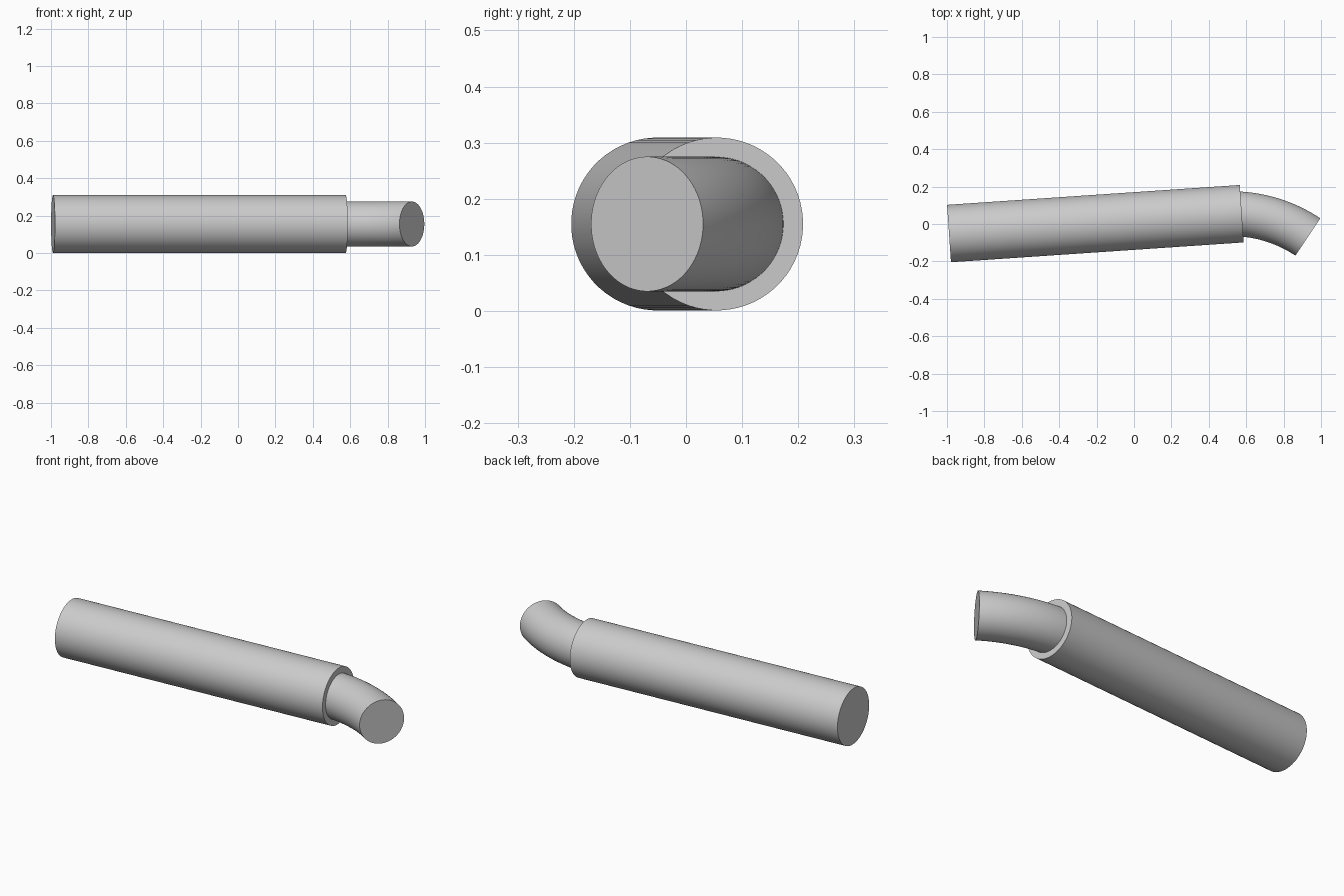
import bpy, bmesh, math
from mathutils import Vector

cube = bpy.data.objects.get("Cube")
if cube:
    bpy.data.objects.remove(cube, do_unlink=True)

SIDES = 64
AXIS_Z = 0.155

grey = bpy.data.materials.new("plain grey")
grey.use_nodes = True
colour = (0.6, 0.6, 0.6, 1)
grey.diffuse_color = colour
grey.node_tree.nodes["Principled BSDF"].inputs["Base Color"].default_value = colour


def sweep(name, stations, radius):
    """Capped round tube through (x, y, heading) stations lying flat at axis height."""
    bm = bmesh.new()
    rings = []
    for x, y, heading in stations:
        centre = Vector((x, y, AXIS_Z))
        side = Vector((-math.sin(heading), math.cos(heading), 0))
        ring = []
        for i in range(SIDES):
            a = math.tau * (i + 0.5) / SIDES
            offset = side * math.cos(a) + Vector((0, 0, math.sin(a)))
            ring.append(bm.verts.new(centre + offset * radius))
        rings.append(ring)
    for r0, r1 in zip(rings, rings[1:]):
        for i in range(SIDES):
            j = (i + 1) % SIDES
            bm.faces.new((r0[i], r0[j], r1[j], r1[i]))
    bm.faces.new(rings[0])
    bm.faces.new(rings[-1])
    bmesh.ops.recalc_face_normals(bm, faces=bm.faces)
    mesh = bpy.data.meshes.new(name)
    bm.to_mesh(mesh)
    bm.free()
    mesh.materials.append(grey)
    obj = bpy.data.objects.new(name, mesh)
    bpy.context.collection.objects.link(obj)
    bpy.ops.object.select_all(action='DESELECT')
    obj.select_set(True)
    bpy.context.view_layer.objects.active = obj
    bpy.ops.object.shade_smooth_by_angle(angle=math.radians(35))
    return obj


# Long straight barrel, slightly turned about the vertical
start, end = Vector((-0.989, -0.051)), Vector((0.576, 0.055))
tilt = math.atan2(end.y - start.y, end.x - start.x)
sweep("main_barrel", [(*start, tilt), (*end, tilt)], 0.154)

# Narrower bent nozzle, an arc leaving the barrel and curving to the front
BEND, STEPS = 0.74, 24
first, last = tilt, math.radians(-33.7)
arc = []
for k in range(STEPS + 1):
    h = first + (last - first) * k / STEPS
    arc.append((0.519 - BEND * math.sin(h), 0.055 - BEND * (1 - math.cos(h)), h))
sweep("bent_nozzle", arc, 0.12)
